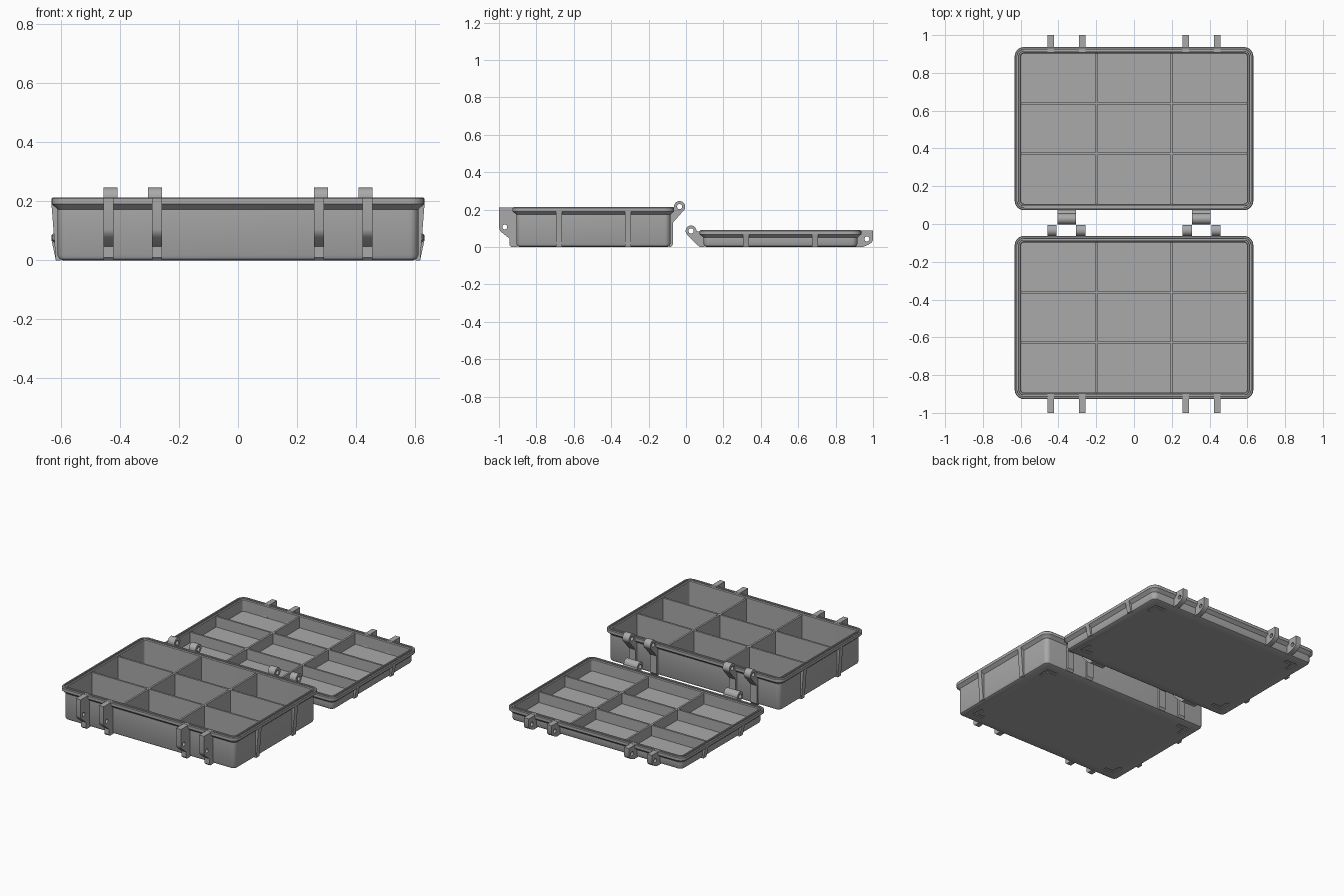
import bpy, bmesh, math
from mathutils import Matrix

cube = bpy.data.objects.get("Cube")
if cube:
    bpy.data.objects.remove(cube, do_unlink=True)

grey = bpy.data.materials.new("grey plastic")
grey.use_nodes = True
colour = (0.4, 0.4, 0.4, 1)
grey.diffuse_color = colour
grey.node_tree.nodes["Principled BSDF"].inputs["Base Color"].default_value = colour

HALF_X, HALF_Y, RADIUS = 0.632, 0.432, 0.05
parts = []


def add_object(name, mesh):
    mesh.name = name
    mesh.materials.clear()
    mesh.materials.append(grey)
    ob = bpy.data.objects.new(name, mesh)
    bpy.context.collection.objects.link(ob)
    parts.append(ob)
    return ob


def from_bmesh(name, bm):
    bmesh.ops.recalc_face_normals(bm, faces=bm.faces)
    mesh = bpy.data.meshes.new(name)
    bm.to_mesh(mesh)
    bm.free()
    return add_object(name, mesh)


def block(name, x, y, z):
    """Box given by its (low, high) range on each axis."""
    bm = bmesh.new()
    size = [b - a for a, b in (x, y, z)]
    mid = [(a + b) / 2 for a, b in (x, y, z)]
    bmesh.ops.create_cube(bm, size=1, matrix=Matrix.Translation(mid) @ Matrix.Diagonal((*size, 1)))
    return from_bmesh(name, bm)


def arc(cy, cz, r, start, end, steps=20):
    angles = [math.radians(start + (end - start) * i / steps) for i in range(steps + 1)]
    return [(cy + r * math.cos(a), cz + r * math.sin(a)) for a in angles]


def plate(name, x, width, outline, hole):
    """Flat y-z outline with a round hole, thickened along x."""
    curve = bpy.data.curves.new(name, "CURVE")
    curve.dimensions, curve.fill_mode = "2D", "BOTH"
    curve.extrude = width / 2
    for pts in (outline, arc(*hole, 0, 345, 23)):
        spline = curve.splines.new("POLY")
        spline.points.add(len(pts) - 1)
        for p, (a, b) in zip(spline.points, pts):
            p.co = (a, b, 0, 1)
        spline.use_cyclic_u = True
    temp = bpy.data.objects.new("temp", curve)
    bpy.context.collection.objects.link(temp)
    graph = bpy.context.evaluated_depsgraph_get()
    mesh = bpy.data.meshes.new_from_object(temp.evaluated_get(graph))
    bpy.data.objects.remove(temp, do_unlink=True)
    mesh.transform(Matrix.Translation((x, 0, 0)) @ Matrix.Rotation(math.pi / 2, 4, "Z")
                   @ Matrix.Rotation(math.pi / 2, 4, "X"))
    bm = bmesh.new()
    bm.from_mesh(mesh)
    bmesh.ops.remove_doubles(bm, verts=bm.verts, dist=1e-5)
    return from_bmesh(name, bm)


def rounded_loop(bm, cy, inset, z, steps=6):
    r = max(RADIUS - inset, 0.012)
    hx, hy = HALF_X - inset - r, HALF_Y - inset - r
    verts = []
    for k, (sx, sy) in enumerate(((1, 1), (-1, 1), (-1, -1), (1, -1))):
        for px, py in arc(sx * hx, cy + sy * hy, r, 90 * k, 90 * k + 90, steps):
            verts.append(bm.verts.new((px, py, z)))
    return verts


def tray(name, cy, h, floor):
    """Rounded tray with a flared, grooved rim."""
    profile = [(0.036, 0), (0.026, 0.005), (0.02, 0.018), (0.02, h - 0.04), (0, h - 0.022),
               (0, h - 0.004), (0.004, h), (0.012, h), (0.013, h - 0.008), (0.021, h - 0.008),
               (0.022, h), (0.03, h), (0.034, h - 0.005), (0.034, floor)]
    bm = bmesh.new()
    loops = [rounded_loop(bm, cy, *p) for p in profile]
    n = len(loops[0])
    for a, b in zip(loops, loops[1:]):
        for i in range(n):
            j = (i + 1) % n
            bm.faces.new((a[i], a[j], b[j], b[i]))
    bm.faces.new(loops[0])
    bm.faces.new(loops[-1])
    shell = from_bmesh(name, bm)

    # L-shaped corner recesses underneath
    bm = bmesh.new()
    shape = [(0, 0), (0.08, 0), (0.08, 0.025), (0.025, 0.025), (0.025, 0.08), (0, 0.08)]
    for sx in (-1, 1):
        for sy in (-1, 1):
            verts = [bm.verts.new((sx * (0.55 - a), cy + sy * (0.35 - b), -0.01)) for a, b in shape]
            face = bm.faces.new(verts)
            ext = bmesh.ops.extrude_face_region(bm, geom=[face])["geom"]
            tops = [v for v in ext if isinstance(v, bmesh.types.BMVert)]
            bmesh.ops.translate(bm, verts=tops, vec=(0, 0, 0.016))
    cutter = from_bmesh("recess_cutter", bm)
    parts.remove(cutter)
    mod = shell.modifiers.new("recesses", "BOOLEAN")
    mod.operation, mod.solver, mod.object = "DIFFERENCE", "EXACT", cutter
    graph = bpy.context.evaluated_depsgraph_get()
    mesh = bpy.data.meshes.new_from_object(shell.evaluated_get(graph))
    shell.modifiers.clear()
    shell.data = mesh
    bpy.data.objects.remove(cutter, do_unlink=True)

    # Compartment dividers
    for s in (-1, 1):
        x, y = s * 0.198, cy + s * 0.1325
        block(name + "_long_divider", (x - 0.006, x + 0.006), (cy - 0.4, cy + 0.4), (floor - 0.002, h - 0.01))
        block(name + "_cross_divider", (-0.6, 0.6), (y - 0.006, y + 0.006), (floor - 0.002, h - 0.01))

    # Side ribs
    for sx in (-1, 1):
        for sy in (-1, 1):
            y = cy + sy * 0.185
            rib = block(name + "_side_rib", sorted((sx * 0.602, sx * 0.633)),
                        (y - 0.016, y + 0.016), (0, h - 0.02))
            for v in rib.data.vertices:
                if v.co.z < 0.01 and abs(v.co.x) > 0.62:
                    v.co.x -= sx * 0.015


tray("box", -0.495, 0.213, 0.015)
tray("lid", 0.505, 0.09, 0.012)

# Latch lugs on the outer walls
box_latch = [(-0.9, 0), (-0.935, 0), (-0.945, 0.01), (-0.945, 0.046), (-0.985, 0.078),
             (-0.996, 0.09), (-1, 0.105), (-1, 0.212), (-0.9, 0.212)]
lid_latch = [(0.9, 0), (0.945, 0), (0.975, 0.012), (0.993, 0.024), (1, 0.038), (1, 0.089), (0.91, 0.089)]
for x in (-0.44, -0.275, 0.275, 0.44):
    plate("box_latch_lug", x, 0.034, box_latch, (-0.969, 0.107, 0.013))
    plate("lid_latch_lug", x, 0.034, lid_latch, (0.967, 0.043, 0.013))

# Hinge knuckles between the trays
box_hinge = ([(-0.09, 0), (-0.08, 0), (-0.07, 0.014), (-0.07, 0.13)]
             + arc(-0.034, 0.216, 0.03, -45, 180) + [(-0.066, 0.2), (-0.09, 0.2)])
lid_hinge = ([(0.1, 0), (0.075, 0), (0.062, 0.01)]
             + arc(0.027, 0.086, 0.029, 225, 0) + [(0.077, 0.08), (0.1, 0.07)])
for s in (-1, 1):
    for x in (0.282, 0.433):
        plate("box_hinge_knuckle", s * x, 0.048, box_hinge, (-0.034, 0.216, 0.014))
    plate("lid_hinge_knuckle", s * 0.357, 0.098, lid_hinge, (0.027, 0.086, 0.014))

# Smooth the rounded faces, keep the edges crisp
bpy.ops.object.select_all(action="DESELECT")
for ob in parts:
    ob.select_set(True)
bpy.context.view_layer.objects.active = parts[0]
bpy.ops.object.shade_smooth_by_angle(angle=math.radians(30))
